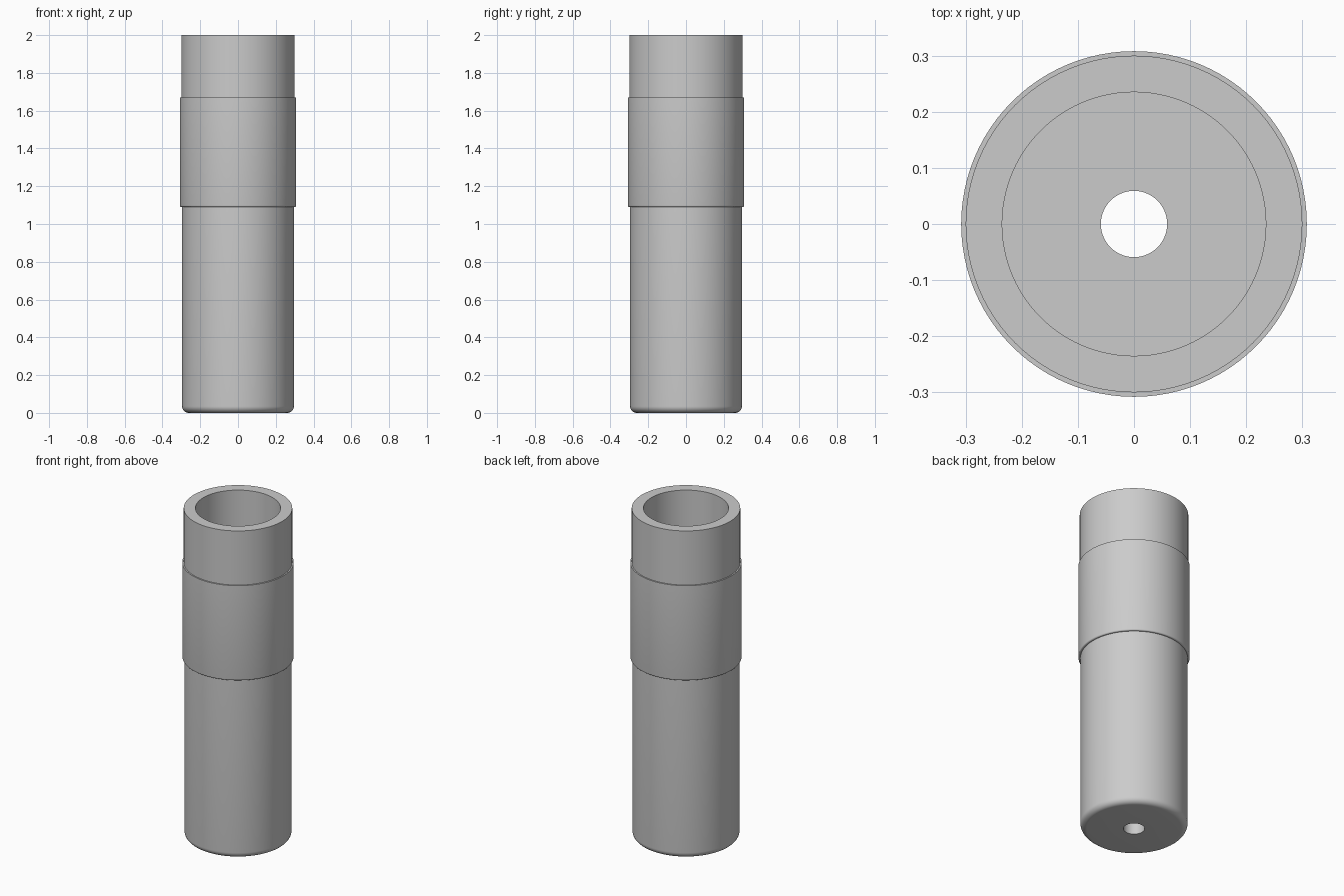
import bpy
import bmesh
import math
from mathutils import Vector

cube = bpy.data.objects.get("Cube")
if cube:
    bpy.data.objects.remove(cube, do_unlink=True)

SEGMENTS = 96
R_TOP, R_COLLAR, R_BODY, R_BORE, R_HOLE = 0.30, 0.308, 0.296, 0.235, 0.059
HEIGHT, COLLAR_TOP, COLLAR_BOTTOM, FLOOR = 2.0, 1.67, 1.09, 0.12

grey = bpy.data.materials.new("plain grey")
grey.use_nodes = True
colour = (0.6, 0.6, 0.6, 1)
grey.diffuse_color = colour
grey.node_tree.nodes["Principled BSDF"].inputs["Base Color"].default_value = colour


def fillet(radius, z, size, steps):
    """Rounded lower outside corner, from the side wall to the underside."""
    return [(radius - size + size * math.cos(a), z + size - size * math.sin(a))
            for a in (math.pi / 2 * i / steps for i in range(steps + 1))]


def lathe(name, profile):
    """Turn a closed (radius, height) profile around the z axis."""
    bm = bmesh.new()
    verts = [bm.verts.new((r, 0, z)) for r, z in profile]
    edges = [bm.edges.new((v, verts[i - 1])) for i, v in enumerate(verts)]
    bmesh.ops.spin(bm, geom=verts + edges, cent=Vector(), axis=Vector((0, 0, 1)),
                   angle=math.tau, steps=SEGMENTS, use_merge=True)
    bmesh.ops.remove_doubles(bm, verts=bm.verts, dist=0.0001)
    bmesh.ops.recalc_face_normals(bm, faces=bm.faces)
    mesh = bpy.data.meshes.new(name)
    bm.to_mesh(mesh)
    bm.free()
    mesh.materials.append(grey)
    obj = bpy.data.objects.new(name, mesh)
    bpy.context.collection.objects.link(obj)
    bpy.ops.object.select_all(action="DESELECT")
    obj.select_set(True)
    bpy.context.view_layer.objects.active = obj
    bpy.ops.object.shade_smooth_by_angle(angle=math.radians(30))
    return obj


# Hollow sleeve: neck, raised collar, body, rounded base, drain hole and bore
profile = [(R_TOP, HEIGHT), (R_TOP, COLLAR_TOP), (R_COLLAR, COLLAR_TOP)]
profile += fillet(R_COLLAR, COLLAR_BOTTOM, 0.008, 4)
profile += [(R_BODY, COLLAR_BOTTOM)]
profile += fillet(R_BODY, 0, 0.035, 8)
profile += [(R_HOLE, 0), (R_HOLE, FLOOR), (R_BORE, FLOOR), (R_BORE, HEIGHT)]
lathe("hollow_sleeve", profile)
